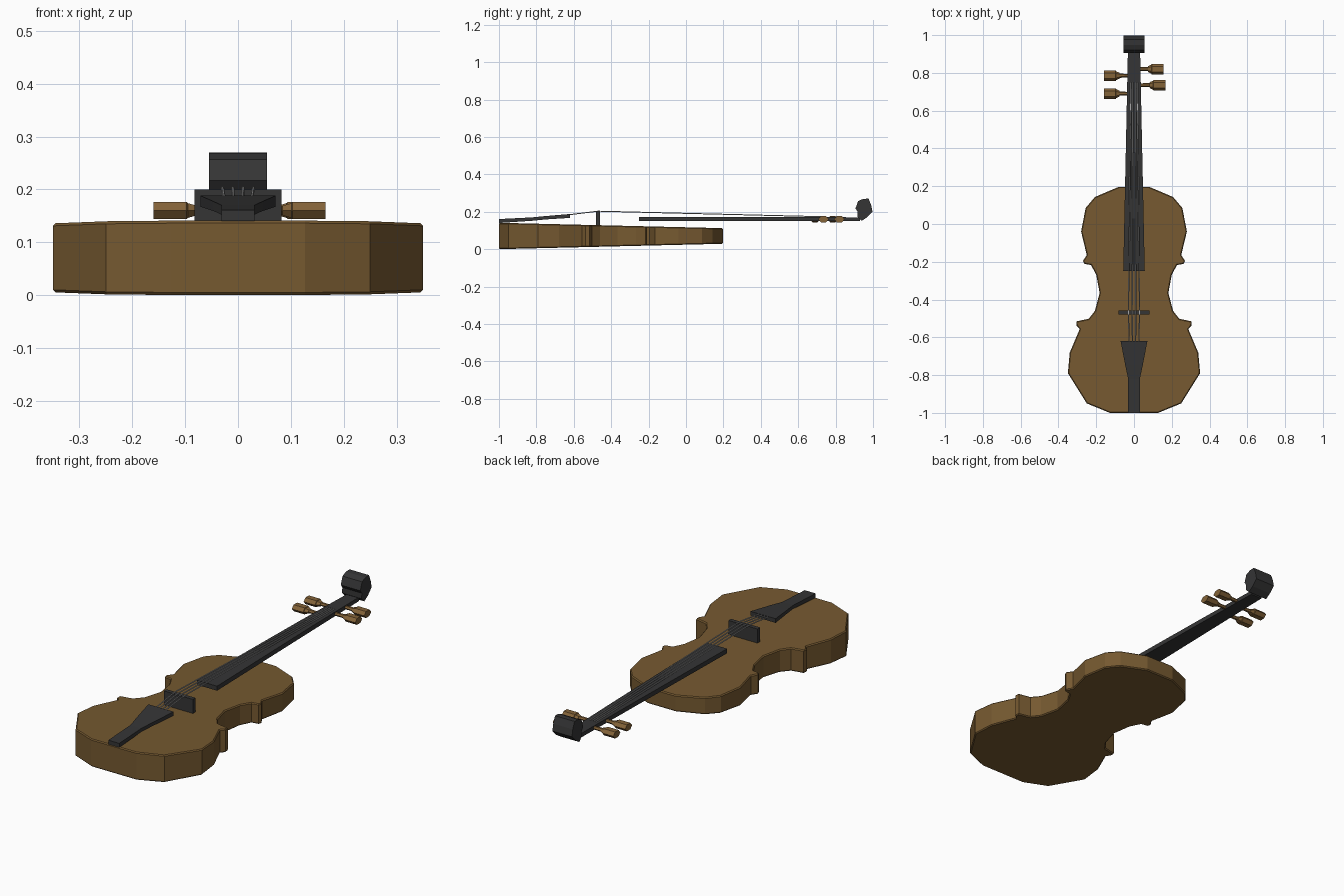
import bpy, bmesh, math
from mathutils import Vector

if "Cube" in bpy.data.objects:
    bpy.data.objects.remove(bpy.data.objects["Cube"])


def material(name, rgb):
    m = bpy.data.materials.new(name)
    m.diffuse_color = (*rgb, 1)
    m.use_nodes = True
    m.node_tree.nodes["Principled BSDF"].inputs["Base Color"].default_value = m.diffuse_color
    return m


wood = material("brown_wood", (0.18, 0.1, 0.03))
peg_wood = material("peg_wood", (0.23, 0.125, 0.04))
ebony = material("ebony", (0.035, 0.035, 0.036))
steel = material("string_steel", (0.4, 0.4, 0.4))


def loft(name, rings, mat):
    """Skin equal-length closed rings of points and cap both ends."""
    bm = bmesh.new()
    vs = [[bm.verts.new(p) for p in ring] for ring in rings]
    n = len(vs[0])
    for a, b in zip(vs, vs[1:]):
        for i in range(n):
            j = (i + 1) % n
            bm.faces.new((a[i], a[j], b[j], b[i]))
    bm.faces.new(vs[0])
    bm.faces.new(vs[-1])
    bmesh.ops.recalc_face_normals(bm, faces=bm.faces)
    me = bpy.data.meshes.new(name)
    bm.to_mesh(me)
    bm.free()
    me.materials.append(mat)
    ob = bpy.data.objects.new(name, me)
    bpy.context.collection.objects.link(ob)
    return ob


def rect(y, half, z0, z1):
    return [(-half, y, z0), (half, y, z0), (half, y, z1), (-half, y, z1)]


def inset(pts, d):
    """Move a counter-clockwise outline inward by d."""
    out = []
    for i, p in enumerate(pts):
        a, b = pts[i - 1], pts[(i + 1) % len(pts)]
        t = (Vector(b) - Vector(a)).normalized()
        out.append((p[0] - t.y * d, p[1] + t.x * d))
    return out


# Body: waisted outline, thinner towards the neck, with softened rims
half = [(0.127, -1.0), (0.25, -0.95), (0.35, -0.79), (0.34, -0.68), (0.287, -0.555),
        (0.305, -0.537), (0.303, -0.515), (0.24, -0.502), (0.207, -0.46), (0.182, -0.365),
        (0.2, -0.268), (0.228, -0.217), (0.263, -0.211), (0.27, -0.195), (0.25, -0.165),
        (0.28, -0.04), (0.256, 0.085), (0.207, 0.143), (0.08, 0.197)]
outline = half + [(-x, y) for x, y in reversed(half)]
inner = inset(outline, 0.005)


def bottom(y):
    return 0.024 * (y + 1)


def top(y):
    return 0.141 - 0.024 * (y + 1)


loft("body", [[(x, y, bottom(y)) for x, y in inner],
              [(x, y, bottom(y) + 0.005) for x, y in outline],
              [(x, y, top(y) - 0.005) for x, y in outline],
              [(x, y, top(y)) for x, y in inner]], wood)

# Neck and fingerboard
loft("neck", [rect(-0.25, 0.057, 0.15, 0.173), rect(0.55, 0.04, 0.15, 0.173),
              rect(0.93, 0.032, 0.15, 0.17)], ebony)

# Scroll at the head
scroll = [(0.917, 0.172), (0.938, 0.151), (0.968, 0.17), (0.997, 0.2), (0.99, 0.235),
          (0.976, 0.27), (0.948, 0.269), (0.92, 0.257), (0.906, 0.217), (0.918, 0.2)]
loft("scroll", [[(x, y, z) for y, z in scroll] for x in (-0.055, 0.055)], ebony)

# Bridge
loft("bridge", [rect(-0.48, 0.082, 0.126, 0.2), rect(-0.459, 0.082, 0.126, 0.2)], ebony)

# Tailpiece
loft("tailpiece", [rect(-1.0, 0.031, 0.14, 0.161), rect(-0.82, 0.031, 0.152, 0.17),
                   rect(-0.75, 0.046, 0.159, 0.177), rect(-0.62, 0.071, 0.167, 0.188)], ebony)

# Strings: tailpiece, over the bridge, to the pegs
for k in (-1.5, -0.5, 0.5, 1.5):
    path = [(k * 0.017, -0.65, 0.181), (k * 0.0195, -0.47, 0.203), (k * 0.0115, 0.75, 0.173)]
    loft("string", [[(x + 0.003 * math.cos(a), y, z + 0.003 * math.sin(a))
                     for a in (i * math.tau / 6 for i in range(6))]
                    for x, y, z in path], steel)


# Tuning pegs: flattened six-sided shaft, collar and head
def peg(name, side, y, x_head):
    def ring(x, ry, rz):
        return [(side * x, y + ry * math.cos(i * math.tau / 6),
                 0.16 + rz * math.sin(i * math.tau / 6) / math.sin(math.pi / 3))
                for i in range(6)]
    loft(name, [ring(0.0, 0.009, 0.007), ring(x_head - 0.018, 0.011, 0.008),
                ring(x_head - 0.017, 0.016, 0.009), ring(x_head, 0.024, 0.014),
                ring(x_head + 0.002, 0.028, 0.0165), ring(x_head + 0.065, 0.028, 0.0165)],
         peg_wood)


for side, y, x_head in ((-1, 0.69, 0.095), (1, 0.735, 0.101), (-1, 0.785, 0.095), (1, 0.82, 0.092)):
    peg("tuning_peg", side, y, x_head)
